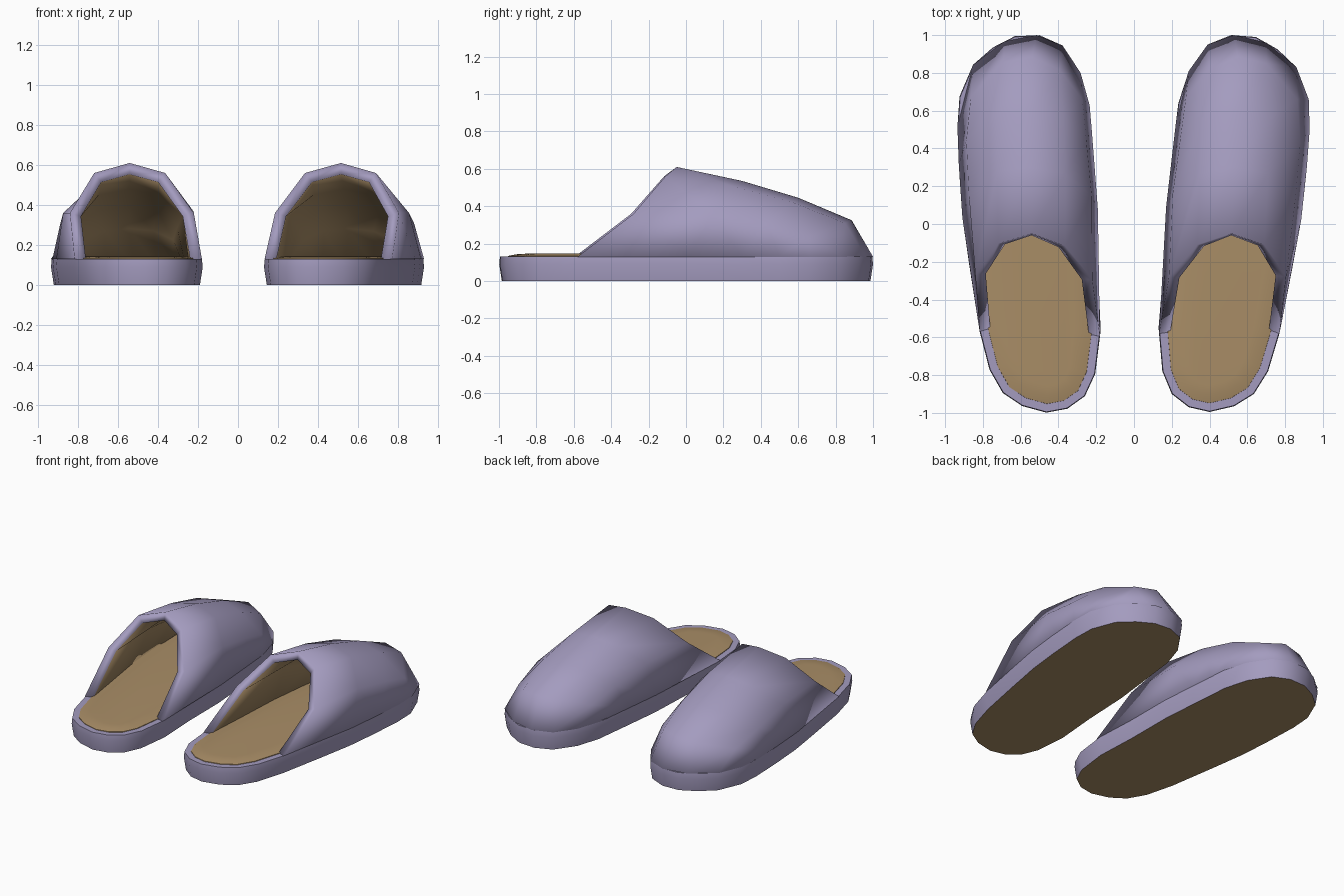
import bpy, math
from mathutils import Matrix, Vector

if "Cube" in bpy.data.objects:
    bpy.data.objects.remove(bpy.data.objects["Cube"])


def material(name, rgb):
    m = bpy.data.materials.new(name)
    m.diffuse_color = (*rgb, 1)
    m.use_nodes = True
    m.node_tree.nodes["Principled BSDF"].inputs["Base Color"].default_value = m.diffuse_color
    return m


LAVENDER = material("lavender felt", (0.37, 0.33, 0.52))
TAN = material("tan lining", (0.40, 0.27, 0.135))

# Sole outline of the right slipper, counter-clockwise from the heel
OUTLINE = [(.40, -.995), (.53, -.965), (.635, -.90), (.71, -.78), (.77, -.58), (.835, -.25),
           (.885, .02), (.91, .25), (.93, .5), (.925, .66), (.86, .83), (.76, .925),
           (.645, .99), (.515, 1.0), (.39, .95), (.29, .81), (.235, .64), (.20, .35),
           (.17, .09), (.155, -.25), (.13, -.55), (.15, -.78), (.20, -.90), (.29, -.97)]

# Upper: rows of 7 points running over the foot, from the opening to the toe
UPPER = [
    [(.133, -.58, .13), (.185, -.28, .36), (.335, -.11, .56), (.515, -.05, .61),
     (.69, -.11, .56), (.805, -.28, .36), (.77, -.58, .13)],
    [(.17, .09, .13), (.205, .16, .37), (.35, .27, .50), (.53, .30, .535),
     (.71, .27, .50), (.855, .14, .36), (.885, .02, .13)],
    [(.20, .35, .13), (.245, .45, .31), (.37, .57, .42), (.54, .60, .445),
     (.73, .57, .42), (.88, .43, .31), (.915, .30, .13)],
    [(.22, .52, .13), (.275, .67, .25), (.40, .82, .31), (.55, .885, .325),
     (.70, .85, .31), (.865, .66, .24), (.93, .5, .13)],
    [(.235, .64, .13), (.29, .81, .13), (.39, .95, .13), (.53, 1.0, .13),
     (.70, .96, .13), (.86, .83, .13), (.925, .66, .13)],
]


def inset(points, d):
    """Move a counter-clockwise outline inward by d."""
    out = []
    n = len(points)
    for i, p in enumerate(points):
        t = Vector(points[(i + 1) % n]) - Vector(points[i - 1])
        t.normalize()
        out.append((p[0] - t.y * d, p[1] + t.x * d))
    return out


def make(name, verts, faces, mats, side, rule=None):
    """Create a smooth part; the left one is mirrored and turned a little."""
    if side < 0:
        m = (Matrix.Translation((-.025, -.02, 0)) @ Matrix.Rotation(-.039, 4, 'Z')
             @ Matrix.Scale(-1, 4, (1, 0, 0)))
        verts = [m @ Vector(v) for v in verts]
        faces = [f[::-1] for f in faces]
    me = bpy.data.meshes.new(name)
    me.from_pydata([tuple(v) for v in verts], [], faces)
    for m in mats:
        me.materials.append(m)
    me.update()
    if rule:
        for p in me.polygons:
            p.material_index = rule(p)
    ob = bpy.data.objects.new(name, me)
    bpy.context.collection.objects.link(ob)
    bpy.ops.object.select_all(action='DESELECT')
    ob.select_set(True)
    bpy.context.view_layer.objects.active = ob
    bpy.ops.object.shade_smooth_by_angle(angle=math.radians(45))
    return ob


def slab(name, profile, mats, side, rule=None):
    """Stack inset outlines given as (inset, z) and cap both ends."""
    n = len(OUTLINE)
    verts = [(x, y, z) for d, z in profile for x, y in inset(OUTLINE, d)]
    faces = [tuple(range(n))[::-1]]
    for r in range(len(profile) - 1):
        for i in range(n):
            a, b = r * n + i, r * n + (i + 1) % n
            faces.append((a, b, b + n, a + n))
    faces.append(tuple(range(len(verts) - n, len(verts))))
    return make(name, verts, faces, mats, side, rule)


for side, label in ((1, "right"), (-1, "left")):
    # Sole with tan underside
    slab(label + "_sole", [(.014, 0), (.0, .09), (.004, .13)], [LAVENDER, TAN], side,
         lambda p: 1 if p.normal.z < -.9 else 0)
    # Slightly domed insole
    slab(label + "_insole", [(.045, .12), (.047, .134), (.09, .143), (.14, .146)], [TAN], side)
    # Upper shell with tan lining
    verts = [p for row in UPPER for p in row]
    faces = [(r * 7 + c, r * 7 + c + 1, r * 7 + c + 8, r * 7 + c + 7)
             for r in range(4) for c in range(6)]
    upper = make(label + "_upper", verts, faces, [LAVENDER, TAN], side)
    mod = upper.modifiers.new("lining", 'SOLIDIFY')
    mod.thickness = .058
    mod.offset = -1
    mod.material_offset = 1
    mod.material_offset_rim = 0
